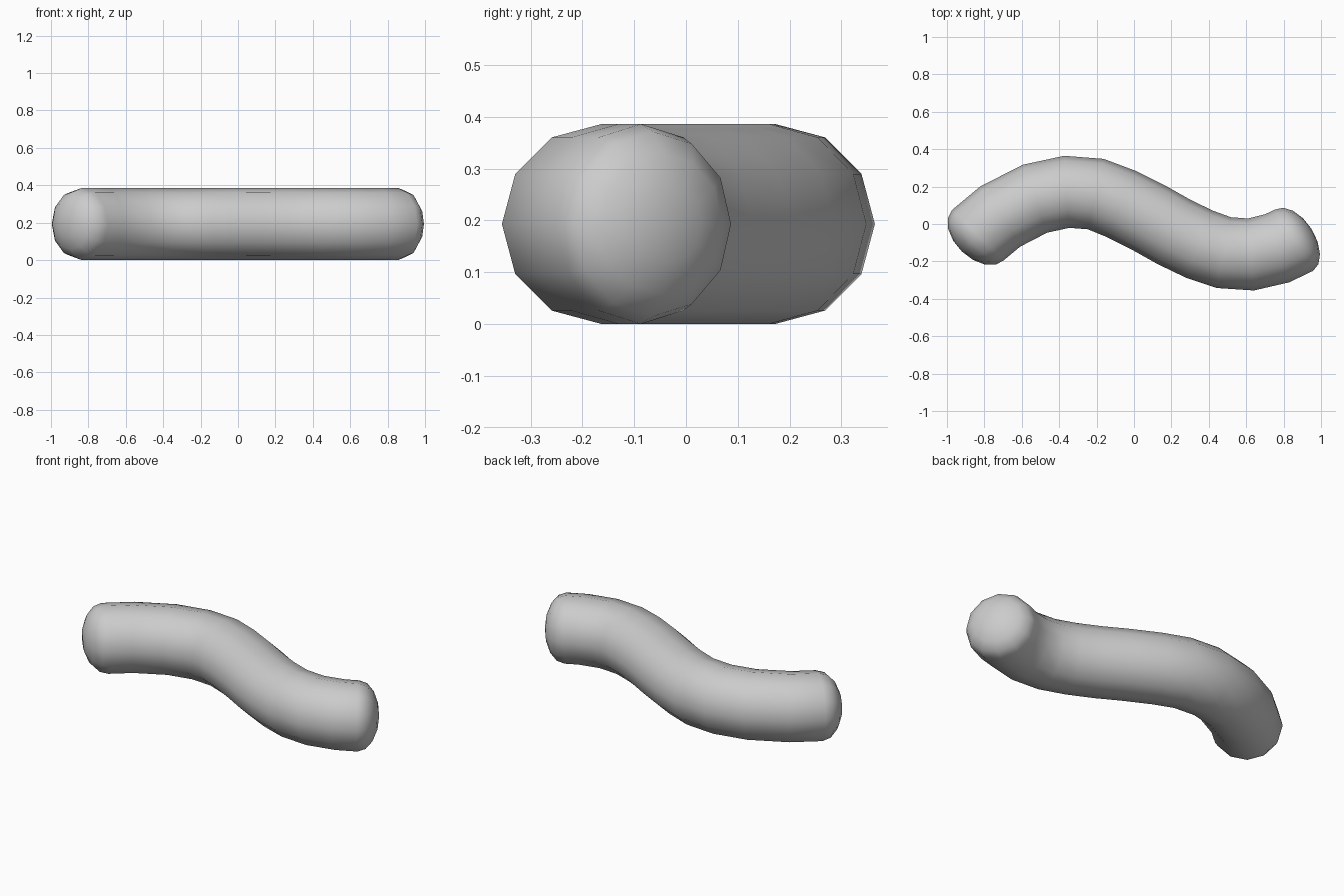
import bpy, bmesh, math
from mathutils import Vector

if "Cube" in bpy.data.objects:
    bpy.data.objects.remove(bpy.data.objects["Cube"])

R = 0.193
SIDES = 12
# Centre line of the S-shaped tube in plan
path = [(-0.835, -0.06), (-0.715, 0.04), (-0.53, 0.135), (-0.36, 0.172),
        (-0.205, 0.16), (-0.07, 0.108), (0.085, 0.03), (0.215, -0.043),
        (0.35, -0.108), (0.48, -0.153), (0.625, -0.163), (0.765, -0.13),
        (0.855, -0.087)]
pts = [Vector((x, y, R)) for x, y in path]
start_dir = Vector((0.693, 0.72, 0)).normalized()
end_dir = Vector((0.85, 0.53, 0)).normalized()

bm = bmesh.new()


def ring(center, direction, radius):
    side = Vector((-direction.y, direction.x, 0))
    up = Vector((0, 0, 1))
    return [bm.verts.new(center + radius * (math.cos(a) * side + math.sin(a) * up))
            for a in (2 * math.pi * i / SIDES for i in range(SIDES))]


def cap_rings(center, direction, outward, depth):
    # Flattened dome, listed from the tube towards its pole
    result = []
    for k in (1, 2, 3):
        a = math.radians(22.5 * k)
        result.append(ring(center + outward * depth * math.sin(a), direction, R * math.cos(a)))
    return result, bm.verts.new(center + outward * depth)


# Tube rings
body = []
for i, p in enumerate(pts):
    if i == 0:
        d = start_dir
    elif i == len(pts) - 1:
        d = end_dir
    else:
        d = ((p - pts[i - 1]).normalized() + (pts[i + 1] - p).normalized()).normalized()
    body.append(ring(p, d, R))

# Rounded ends
head, head_pole = cap_rings(pts[0], start_dir, -start_dir, 0.122)
tail, tail_pole = cap_rings(pts[-1], end_dir, end_dir, 0.112)
rings = head[::-1] + body + tail

# Skin between the rings
for a, b in zip(rings, rings[1:]):
    for i in range(SIDES):
        j = (i + 1) % SIDES
        bm.faces.new((a[i], a[j], b[j], b[i]))
for r, pole in ((rings[0], head_pole), (rings[-1], tail_pole)):
    for i in range(SIDES):
        bm.faces.new((r[i], r[(i + 1) % SIDES], pole))
bmesh.ops.recalc_face_normals(bm, faces=bm.faces)
for f in bm.faces:
    f.smooth = True

mesh = bpy.data.meshes.new("curved_tube")
bm.to_mesh(mesh)
bm.free()
bpy.context.collection.objects.link(bpy.data.objects.new("curved_tube", mesh))
